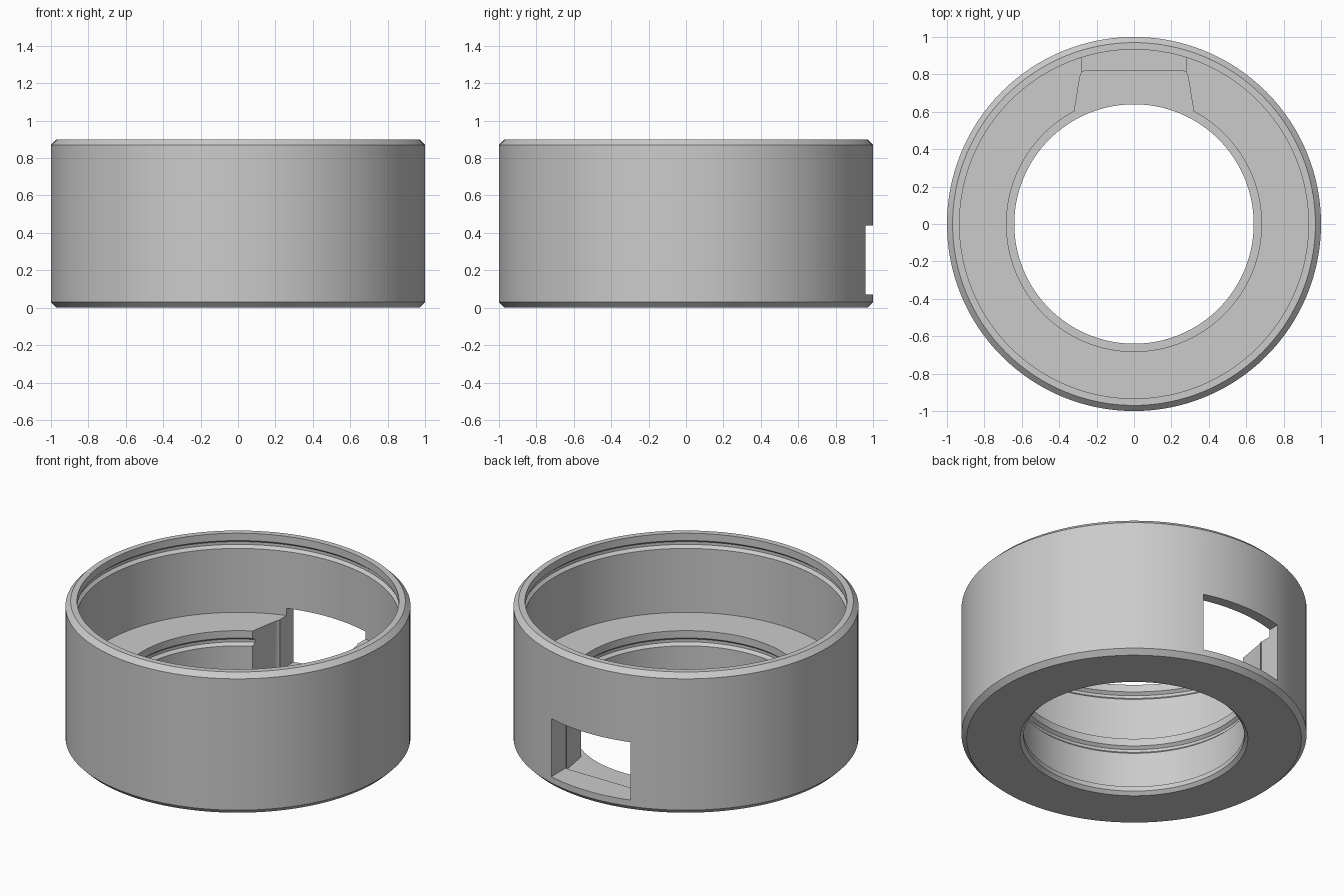
import bpy, bmesh, math

old = bpy.data.objects.get("Cube")
if old:
    bpy.data.objects.remove(old, do_unlink=True)

SEGMENTS = 128

grey = bpy.data.materials.new("light_grey")
grey.use_nodes = True
grey.diffuse_color = (0.6, 0.6, 0.6, 1)
grey.node_tree.nodes["Principled BSDF"].inputs["Base Color"].default_value = (0.6, 0.6, 0.6, 1)


def make_object(name, bm):
    bmesh.ops.recalc_face_normals(bm, faces=bm.faces[:])
    mesh = bpy.data.meshes.new(name)
    bm.to_mesh(mesh)
    bm.free()
    mesh.materials.append(grey)
    obj = bpy.data.objects.new(name, mesh)
    bpy.context.collection.objects.link(obj)
    return obj


def revolve(name, profile):
    """Closed (radius, z) profile turned about the z axis."""
    bm = bmesh.new()
    rings = []
    for i in range(SEGMENTS):
        a = 2 * math.pi * i / SEGMENTS
        rings.append([bm.verts.new((r * math.cos(a), r * math.sin(a), z)) for r, z in profile])
    n = len(profile)
    for i in range(SEGMENTS):
        p, q = rings[i], rings[(i + 1) % SEGMENTS]
        for k in range(n):
            m = (k + 1) % n
            bm.faces.new((p[k], q[k], q[m], p[m]))
    return make_object(name, bm)


def prism(name, half_outline, bottom, top):
    """Outline mirrored across x = 0 and extruded upwards."""
    outline = half_outline + [(-x, y) for x, y in reversed(half_outline)]
    bm = bmesh.new()
    face = bm.faces.new([bm.verts.new((x, y, bottom)) for x, y in outline])
    new = bmesh.ops.extrude_face_region(bm, geom=[face])["geom"]
    bmesh.ops.translate(bm, vec=(0, 0, top - bottom),
                        verts=[v for v in new if isinstance(v, bmesh.types.BMVert)])
    return make_object(name, bm)


def grooved_wall(radius, top):
    """Wall going down from its top edge through a chamfered ring groove."""
    d = 0.018
    return [(radius, top), (radius, top - 0.047), (radius + d, top - 0.062),
            (radius + d, top - 0.08), (radius, top - 0.097)]


# Ring housing: chamfered shell, grooved upper recess and grooved bore
CHAMFER = 0.03
profile = [(0.66, 0), (1 - CHAMFER, 0), (1, CHAMFER), (1, 0.9 - CHAMFER), (1 - CHAMFER, 0.9)]
profile += grooved_wall(0.933, 0.9)
profile += [(0.933, 0.394)]
profile += grooved_wall(0.682, 0.394)
profile += [(0.682, 0.05), (0.64, 0.05), (0.64, 0.02)]
housing = revolve("ring_housing", profile)

# Rear window and the rounded pocket that joins it to the bore
window = prism("window_cutter", [(0.28, 0.815), (0.28, 1.2)], 0.07, 0.44)
pocket = prism("pocket_cutter",
               [(0.34, 0.45), (0.319, 0.605), (0.29, 0.78), (0.285, 0.802),
                (0.275, 0.815), (0.256, 0.82)], 0.05, 0.6)

bpy.ops.object.select_all(action="DESELECT")
housing.select_set(True)
bpy.context.view_layer.objects.active = housing
for cutter in (window, pocket):
    mod = housing.modifiers.new(cutter.name, "BOOLEAN")
    mod.operation = "DIFFERENCE"
    mod.solver = "EXACT"
    mod.object = cutter
    bpy.ops.object.modifier_apply(modifier=mod.name)
    bpy.data.objects.remove(cutter, do_unlink=True)

bpy.ops.object.shade_smooth_by_angle(angle=math.radians(25))
